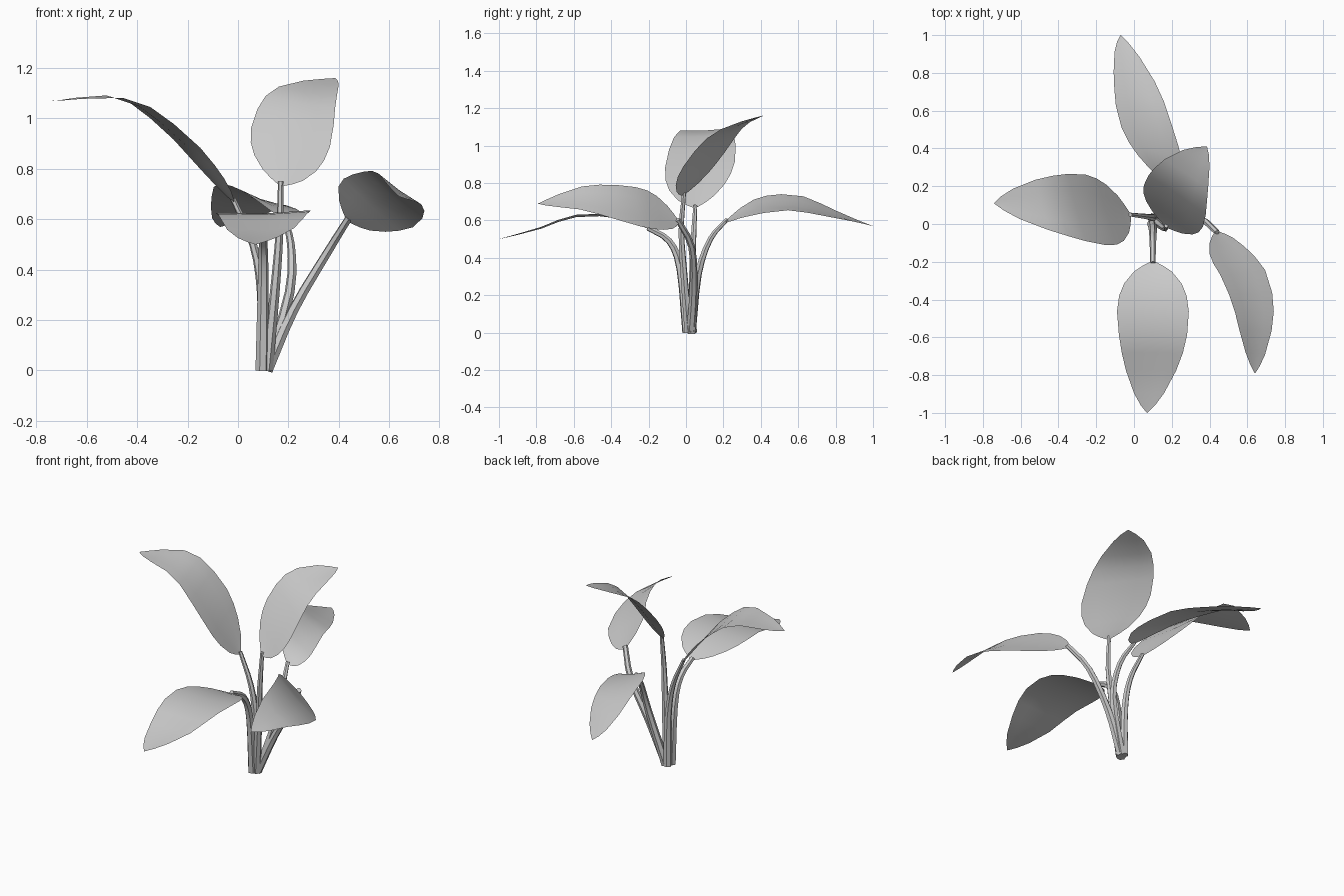
import bpy, bmesh
from mathutils import Vector

if "Cube" in bpy.data.objects:
    bpy.data.objects.remove(bpy.data.objects["Cube"])

# Half-width of every leaf blade along its length: (position, fraction)
PROFILE = [(0, .07), (.03, .3), (.07, .53), (.15, .8), (.23, .94), (.33, 1), (.48, .95),
           (.6, .85), (.72, .7), (.87, .42), (.95, .2), (1, .01)]


def smooth_path(points, steps=8):
    """Catmull-Rom path through the points."""
    p = [Vector(q) for q in points]
    p = [2 * p[0] - p[1]] + p + [2 * p[-1] - p[-2]]
    out = []
    for a, b, c, d in zip(p, p[1:], p[2:], p[3:]):
        for i in range(steps):
            t = i / steps
            out.append(.5 * (2 * b + (c - a) * t + (2 * a - 5 * b + 4 * c - d) * t * t
                             + (3 * b - a - 3 * c + d) * t ** 3))
    return out + [p[-2]]


def at(path, t):
    """Point at fraction t of the path length."""
    lengths = [(b - a).length for a, b in zip(path, path[1:])]
    left = t * sum(lengths)
    for a, b, n in zip(path, path[1:], lengths):
        if left <= n:
            return a.lerp(b, left / n)
        left -= n
    return path[-1].copy()


def blade(name, midrib, side_base, side_tip, crease=.008):
    """Leaf surface swept along its midrib, twisting from one side vector to the other."""
    path = smooth_path(midrib)
    bm = bmesh.new()
    rows = []
    for t, w in PROFILE:
        mid = at(path, t)
        side = Vector(side_base).lerp(Vector(side_tip), t)
        tangent = at(path, min(1, t + .02)) - at(path, max(0, t - .02))
        normal = side.cross(tangent).normalized()
        if normal.z < 0:
            normal.negate()
        rows.append([bm.verts.new(mid + side * w * u - normal * crease * w * (1 - abs(u)))
                     for u in (-1, -.5, 0, .5, 1)])
    for r, s in zip(rows, rows[1:]):
        for i in range(4):
            bm.faces.new((r[i], r[i + 1], s[i + 1], s[i]))
    bmesh.ops.recalc_face_normals(bm, faces=bm.faces)
    if sum(f.normal.z for f in bm.faces) < 0:
        bmesh.ops.reverse_faces(bm, faces=bm.faces)
    mesh = bpy.data.meshes.new(name)
    bm.to_mesh(mesh)
    bm.free()
    for poly in mesh.polygons:
        poly.use_smooth = True
    bpy.context.collection.objects.link(bpy.data.objects.new(name, mesh))


def stem(name, points, r0=.024, r1=.011):
    """Tapered tube."""
    curve = bpy.data.curves.new(name, 'CURVE')
    curve.dimensions = '3D'
    curve.bevel_depth = 1
    curve.bevel_resolution = 1
    curve.use_fill_caps = True
    path = smooth_path(points, 3)
    spline = curve.splines.new('POLY')
    spline.points.add(len(path) - 1)
    for i, (sp, p) in enumerate(zip(spline.points, path)):
        sp.co = (*p, 1)
        sp.radius = r0 + (r1 - r0) * i / (len(path) - 1)
    obj = bpy.data.objects.new(name, curve)
    bpy.context.collection.objects.link(obj)
    bpy.ops.object.select_all(action='DESELECT')
    obj.select_set(True)
    bpy.context.view_layer.objects.active = obj
    bpy.ops.object.convert(target='MESH')
    bpy.ops.object.shade_smooth_by_angle()


# Left leaf, rising and levelling out
stem("left_stem", [(.1, .035, 0), (.095, .035, .3), (.06, .04, .5), (-.02, .05, .68)])
blade("left_leaf", [(-.02, .05, .67), (-.11, .06, .79), (-.24, .08, .935), (-.45, .1, 1.08),
                    (-.74, .11, 1.07)], (-.06, .185, .025), (-.04, .19, .0))

# Tall leaf leaning back and right
stem("tall_stem", [(.115, .015, 0), (.145, -.01, .3), (.165, -.025, .55), (.17, -.01, .75)])
blade("tall_leaf", [(.17, -.015, .735), (.205, .085, .91), (.25, .21, 1.07),
                    (.31, .32, 1.13), (.385, .41, 1.16)], (.15, -.11, -.045), (.17, -.11, -.02))

# Back leaf
stem("back_stem", [(.115, .03, 0), (.205, .065, .31), (.21, .13, .5), (.18, .22, .605)])
blade("back_leaf", [(.18, .215, .6), (.14, .32, .66), (.085, .46, .69), (.045, .6, .69),
                    (.01, .75, .645), (-.07, 1, .57)], (.145, -.055, -.075), (.16, -.03, 0))

# Front leaf
stem("front_stem", [(.095, .005, 0), (.1, -.03, .34), (.1, -.09, .49), (.1, -.205, .56)],
     .026, .014)
blade("front_leaf", [(.1, -.2, .555), (.1, -.3, .6), (.1, -.45, .63), (.1, -.62, .62),
                     (.09, -.78, .56), (.07, -1, .5)], (.19, 0, .005), (.19, 0, .005))

# Right leaf, tilted on its side
stem("right_stem", [(.115, .025, 0), (.22, .04, .24), (.35, .03, .46), (.44, -.045, .605)],
     .024, .015)
blade("right_leaf", [(.435, -.04, .595), (.5, -.15, .645), (.58, -.265, .675), (.63, -.42, .705),
                     (.643, -.575, .72), (.64, -.79, .69)], (.115, .03, -.12), (.125, -.02, -.075))
